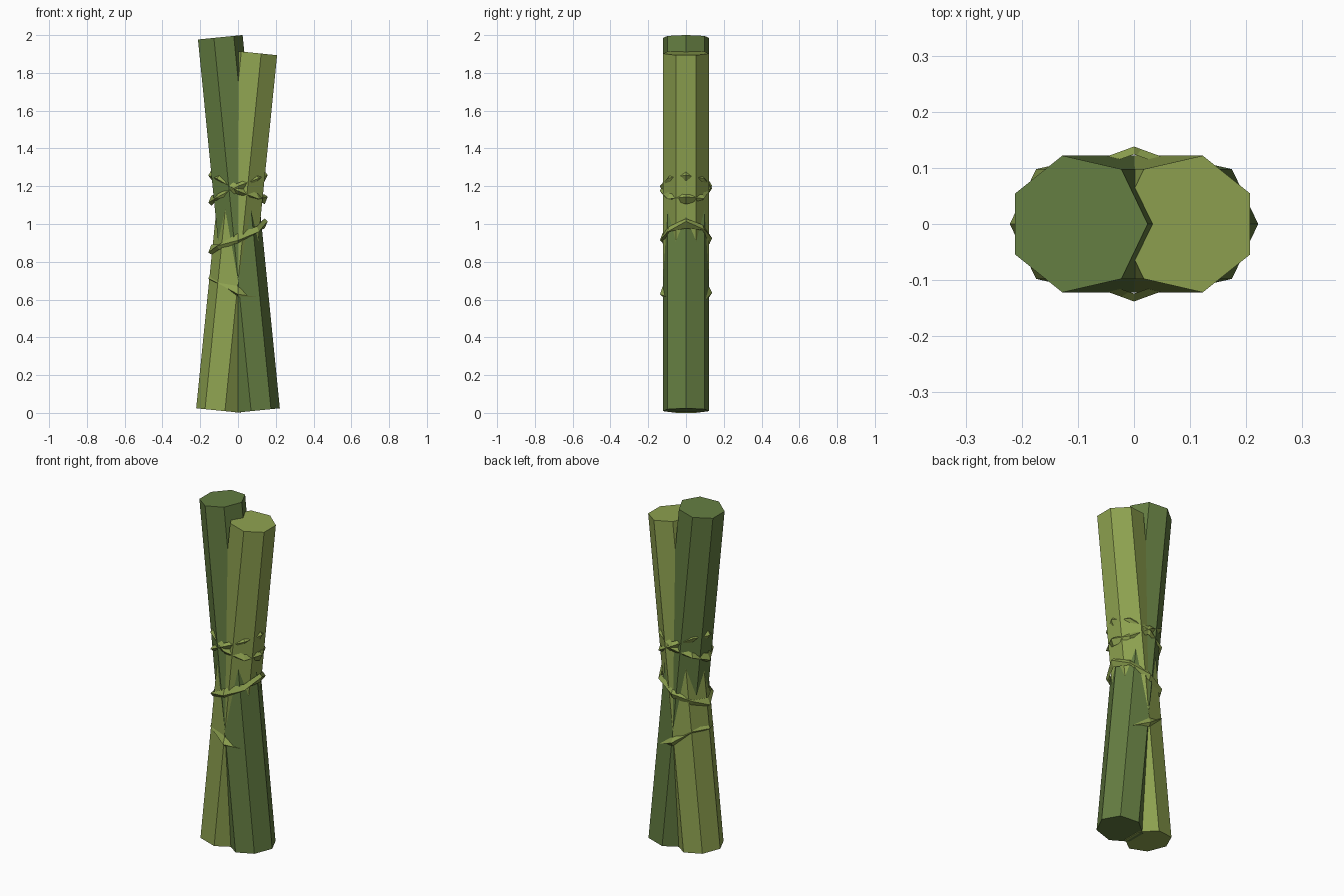
import bpy, bmesh, math, random
from mathutils import Vector

if "Cube" in bpy.data.objects:
    bpy.data.objects.remove(bpy.data.objects["Cube"])
random.seed(4)


def material(name, rgb):
    m = bpy.data.materials.new(name)
    m.use_nodes = True
    color = (*rgb, 1)
    m.diffuse_color = color
    m.node_tree.nodes["Principled BSDF"].inputs["Base Color"].default_value = color
    return m


dark = material("dark green", (0.127, 0.205, 0.053))
light = material("light green", (0.271, 0.361, 0.080))


def loft(name, rings, mat, closed):
    """Skin a list of equal-length point rings; cap the ends or join them."""
    bm = bmesh.new()
    loops = [[bm.verts.new(p) for p in ring] for ring in rings]
    pairs = list(zip(loops, loops[1:]))
    if closed:
        pairs.append((loops[-1], loops[0]))
    else:
        bm.faces.new(loops[0])
        bm.faces.new(loops[-1])
    n = len(loops[0])
    for a, b in pairs:
        for i in range(n):
            j = (i + 1) % n
            bm.faces.new((a[i], a[j], b[j], b[i]))
    bmesh.ops.recalc_face_normals(bm, faces=bm.faces)
    mesh = bpy.data.meshes.new(name)
    bm.to_mesh(mesh)
    bm.free()
    mesh.materials.append(mat)
    obj = bpy.data.objects.new(name, mesh)
    bpy.context.collection.objects.link(obj)


def stalk(name, bottom, top, side, mat):
    """Seven-sided stalk with square-cut ends, one edge facing side (+1 or -1 in x)."""
    axis = (top - bottom).normalized()
    across = Vector((axis.z, 0, -axis.x)) * side
    rings = []
    for centre in (bottom, top):
        angles = [math.tau * i / 7 for i in range(7)]
        rings.append([centre + 0.125 * (across * math.cos(a) + Vector((0, math.sin(a), 0)))
                      for a in angles])
    loft(name, rings, mat, False)


def vine(name, height, tilt):
    """Jagged tilted band of triangular section; tilt raises the +x side."""
    rings = []
    steps = 8
    for i in range(steps):
        a = math.tau * i / steps
        out = Vector((0.157 * math.cos(a), 0.138 * math.sin(a), 0))
        z = height + tilt * math.cos(a) + random.uniform(-0.012, 0.012)
        half = 0.026 if i % 2 == 0 else 0.014
        twist = random.uniform(-0.018, 0.018)
        rings.append([out + Vector((0, 0, z + twist)),
                      out * 0.9 + Vector((0, 0, z + half)),
                      out * 0.9 + Vector((0, 0, z - half))])
    loft(name, rings, light, True)


# Two crossed stalks
stalk("dark_stalk", Vector((0.097, 0, 0.012)), Vector((-0.1, 0, 1.988)), 1, dark)
stalk("light_stalk", Vector((-0.097, 0, 0.012)), Vector((0.095, 0, 1.905)), -1, light)

# Vine wraps binding the crossing
for name, height, tilt in (("lower_vine", 0.65, -0.065), ("middle_vine", 0.925, 0.07),
                           ("upper_vine_a", 1.19, -0.07), ("upper_vine_b", 1.195, 0.07)):
    vine(name, height, tilt)
